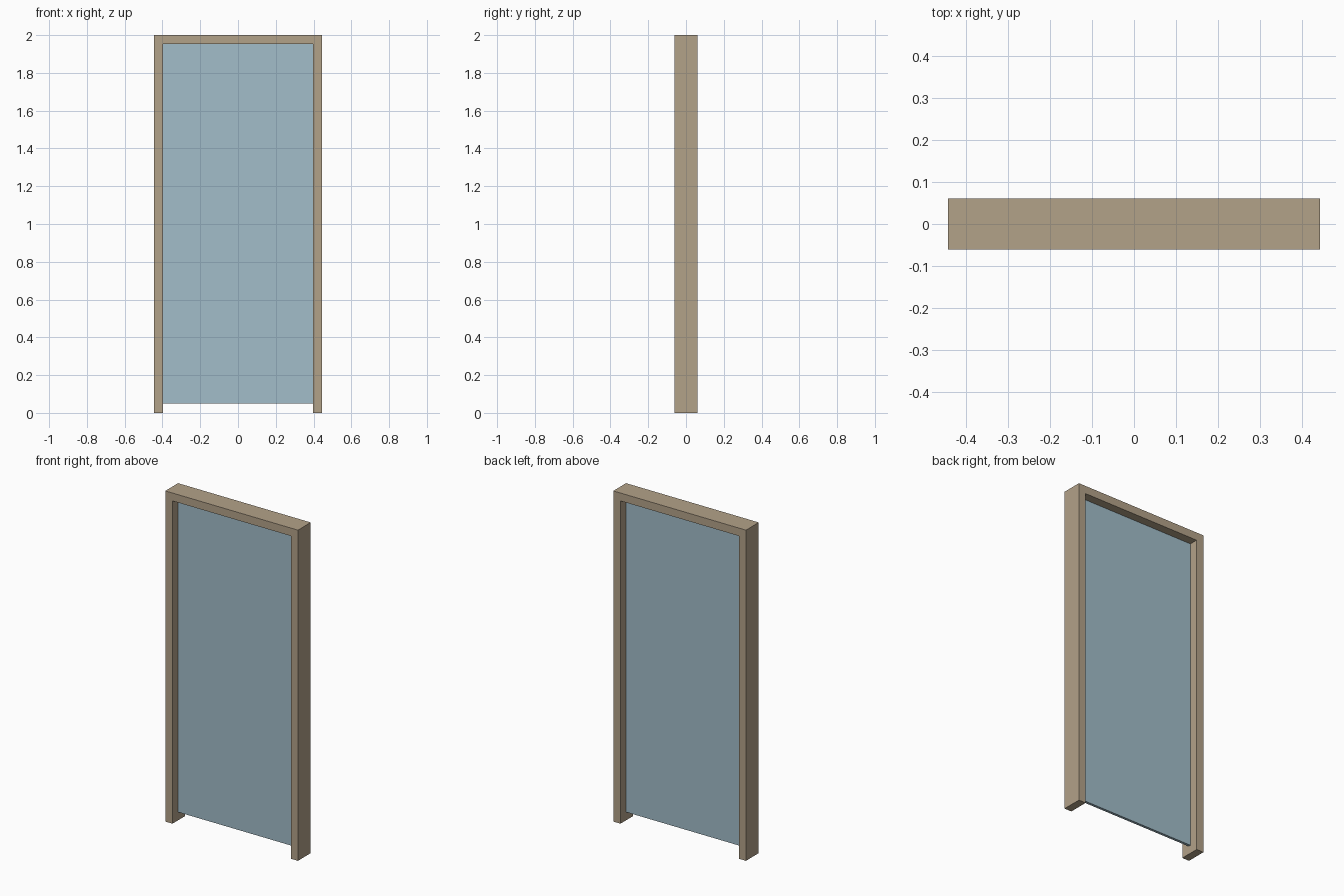
import bpy
import bmesh

if "Cube" in bpy.data.objects:
    bpy.data.objects.remove(bpy.data.objects["Cube"])

HALF_W, HALF_D, HEIGHT = 0.444, 0.061, 2.0
FRAME = 0.048
PANE_T, PANE_BOTTOM = 0.016, 0.05


def material(name, color):
    mat = bpy.data.materials.new(name)
    mat.diffuse_color = color
    mat.use_nodes = True
    mat.node_tree.nodes["Principled BSDF"].inputs["Base Color"].default_value = mat.diffuse_color
    return mat


def extrude_profile(name, points, depth, mat):
    """Extrude an x-z outline along y, centred on y = 0."""
    bm = bmesh.new()
    face = bm.faces.new([bm.verts.new((x, -depth / 2, z)) for x, z in points])
    result = bmesh.ops.extrude_face_region(bm, geom=[face])
    moved = [v for v in result["geom"] if isinstance(v, bmesh.types.BMVert)]
    bmesh.ops.translate(bm, verts=moved, vec=(0, depth, 0))
    bmesh.ops.recalc_face_normals(bm, faces=bm.faces)
    mesh = bpy.data.meshes.new(name)
    bm.to_mesh(mesh)
    bm.free()
    mesh.materials.append(mat)
    obj = bpy.data.objects.new(name, mesh)
    bpy.context.collection.objects.link(obj)
    return obj


wood = material("wood", (0.45, 0.36, 0.25, 1))
glass = material("glass", (0.36, 0.51, 0.59, 1))

inner = HALF_W - FRAME
top = HEIGHT - FRAME

# Door frame: two jambs and a head, open at the bottom
half = [(HALF_W, HEIGHT), (HALF_W, 0), (inner, 0), (inner, top)]
outline = half + [(-x, z) for x, z in reversed(half)]
extrude_profile("door_frame", outline, 2 * HALF_D, wood)

# Glass panel, raised off the floor
panel = [(-inner, PANE_BOTTOM), (inner, PANE_BOTTOM), (inner, top), (-inner, top)]
extrude_profile("glass_panel", panel, PANE_T, glass)
